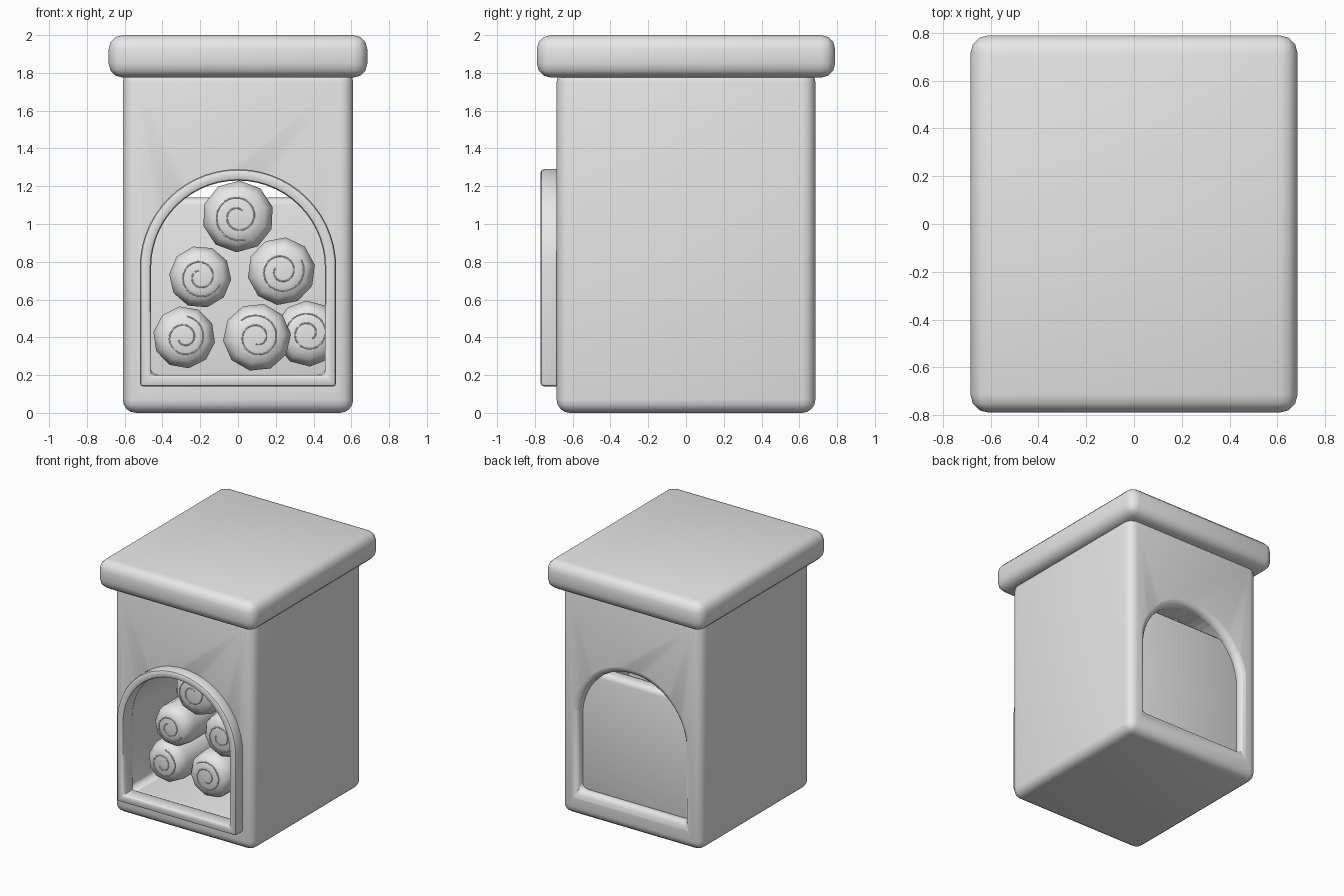
import bpy, bmesh
from math import sin, cos, pi, radians
from mathutils import Vector

if "Cube" in bpy.data.objects:
    bpy.data.objects.remove(bpy.data.objects["Cube"])

grey = bpy.data.materials.new("light_grey")
grey.use_nodes = True
GREY = (0.8, 0.8, 0.8, 1)
grey.diffuse_color = GREY
grey.node_tree.nodes["Principled BSDF"].inputs["Base Color"].default_value = GREY


def make(name, bm):
    bmesh.ops.recalc_face_normals(bm, faces=bm.faces)
    mesh = bpy.data.meshes.new(name)
    bm.to_mesh(mesh)
    bm.free()
    mesh.materials.append(grey)
    obj = bpy.data.objects.new(name, mesh)
    bpy.context.collection.objects.link(obj)
    return obj


def select(obj):
    bpy.ops.object.select_all(action="DESELECT")
    obj.select_set(True)
    bpy.context.view_layer.objects.active = obj


def bevel(obj, width, segments, angle=30):
    mod = obj.modifiers.new("bevel", "BEVEL")
    mod.width, mod.segments = width, segments
    mod.limit_method, mod.angle_limit = "ANGLE", radians(angle)
    select(obj)
    bpy.ops.object.modifier_apply(modifier=mod.name)


def smooth(obj, angle=40):
    select(obj)
    bpy.ops.object.shade_smooth_by_angle(angle=radians(angle))


def box(name, low, high, width, segments):
    low, high = Vector(low), Vector(high)
    bm = bmesh.new()
    bmesh.ops.create_cube(bm, size=1)
    for v in bm.verts:
        v.co = (low + high) / 2 + v.co * (high - low)
    obj = make(name, bm)
    bevel(obj, width, segments)
    smooth(obj)
    return obj


def arch(half, bottom, spring=0.77, steps=28):
    """Outline of a round-topped doorway in x and z."""
    pts = [(-half, bottom), (half, bottom)]
    for i in range(steps + 1):
        a = pi * i / steps
        pts.append((half * cos(a), spring + half * sin(a)))
    return pts


# Main housing with an arched tunnel from front to back
body = box("body", (-0.61, -0.685, 0), (0.61, 0.685, 1.82), 0.07, 4)
bm = bmesh.new()
front = bm.faces.new([bm.verts.new((x, -1, z)) for x, z in arch(0.465, 0.2)])
ext = bmesh.ops.extrude_face_region(bm, geom=[front])
for v in ext["geom"]:
    if isinstance(v, bmesh.types.BMVert):
        v.co.y = 1
cutter = make("tunnel_cutter", bm)
cutter.hide_render = True
cut = body.modifiers.new("tunnel", "BOOLEAN")
cut.object, cut.operation, cut.solver = cutter, "DIFFERENCE", "EXACT"
select(body)
bpy.ops.object.modifier_apply(modifier=cut.name)
bpy.data.objects.remove(cutter)
bevel(body, 0.045, 3, 60)
smooth(body)

# Overhanging slab roof
box("roof", (-0.685, -0.79, 1.775), (0.685, 0.79, 2), 0.075, 3)

# Panel closing the rear opening, a little lower than the arch
box("back_panel", (-0.5, 0.5, 0.17), (0.5, 0.62, 1.14), 0.04, 3)

# Raised trim around the front opening
bm = bmesh.new()
rings = []
for half, bottom, y in ((0.52, 0.14, -0.77), (0.46, 0.2, -0.77),
                        (0.46, 0.2, -0.64), (0.52, 0.14, -0.64)):
    rings.append([bm.verts.new((x, y, z)) for x, z in arch(half, bottom)])
for k, ring in enumerate(rings):
    nxt = rings[(k + 1) % 4]
    for i in range(len(ring)):
        j = (i + 1) % len(ring)
        bm.faces.new((ring[i], ring[j], nxt[j], nxt[i]))
trim = make("front_trim", bm)
bevel(trim, 0.018, 2, 50)
smooth(trim)


def log(number, x, z, radius, start, turn):
    """Ten-sided log with a rounded front end and a curled growth ring."""
    sides = 10
    profile = [(1, 0.49), (1, start + 0.1), (0.93, start + 0.05),
               (0.78, start + 0.015), (0.45, start)]
    bm = bmesh.new()
    loops = []
    for r, y in profile:
        loops.append([bm.verts.new((x + r * radius * cos(turn + 2 * pi * i / sides), y,
                                    z + r * radius * sin(turn + 2 * pi * i / sides)))
                      for i in range(sides)])
    for a, b in zip(loops, loops[1:]):
        for i in range(sides):
            j = (i + 1) % sides
            bm.faces.new((a[i], a[j], b[j], b[i]))
    bm.faces.new(loops[0])
    bm.faces.new(loops[-1])
    smooth(make(f"log_{number}", bm), 50)

    curve = bpy.data.curves.new(f"log_ring_{number}", "CURVE")
    curve.dimensions = "3D"
    curve.bevel_depth, curve.bevel_resolution = 0.004, 1
    spline = curve.splines.new("POLY")
    count = 36
    spline.points.add(count - 1)
    for i, p in enumerate(spline.points):
        a = turn + 3.4 * pi * i / count
        r = radius * (0.2 + 0.5 * i / count)
        y = start + max(0, r / radius - 0.45) * 0.045
        p.co = (x + r * cos(a), y, z + r * sin(a), 1)
    curve.materials.append(grey)
    bpy.context.collection.objects.link(bpy.data.objects.new(f"log_ring_{number}", curve))


# Stack of logs inside the tunnel
stack = [(0, 1.04, 0.19, -0.57), (-0.2, 0.72, 0.165, -0.57), (0.23, 0.75, 0.18, -0.55),
         (-0.285, 0.4, 0.165, -0.53), (0.1, 0.4, 0.18, -0.54), (0.37, 0.42, 0.175, -0.42)]
for n, (x, z, radius, start) in enumerate(stack, 1):
    log(n, x, z, radius, start, n * 0.9)
